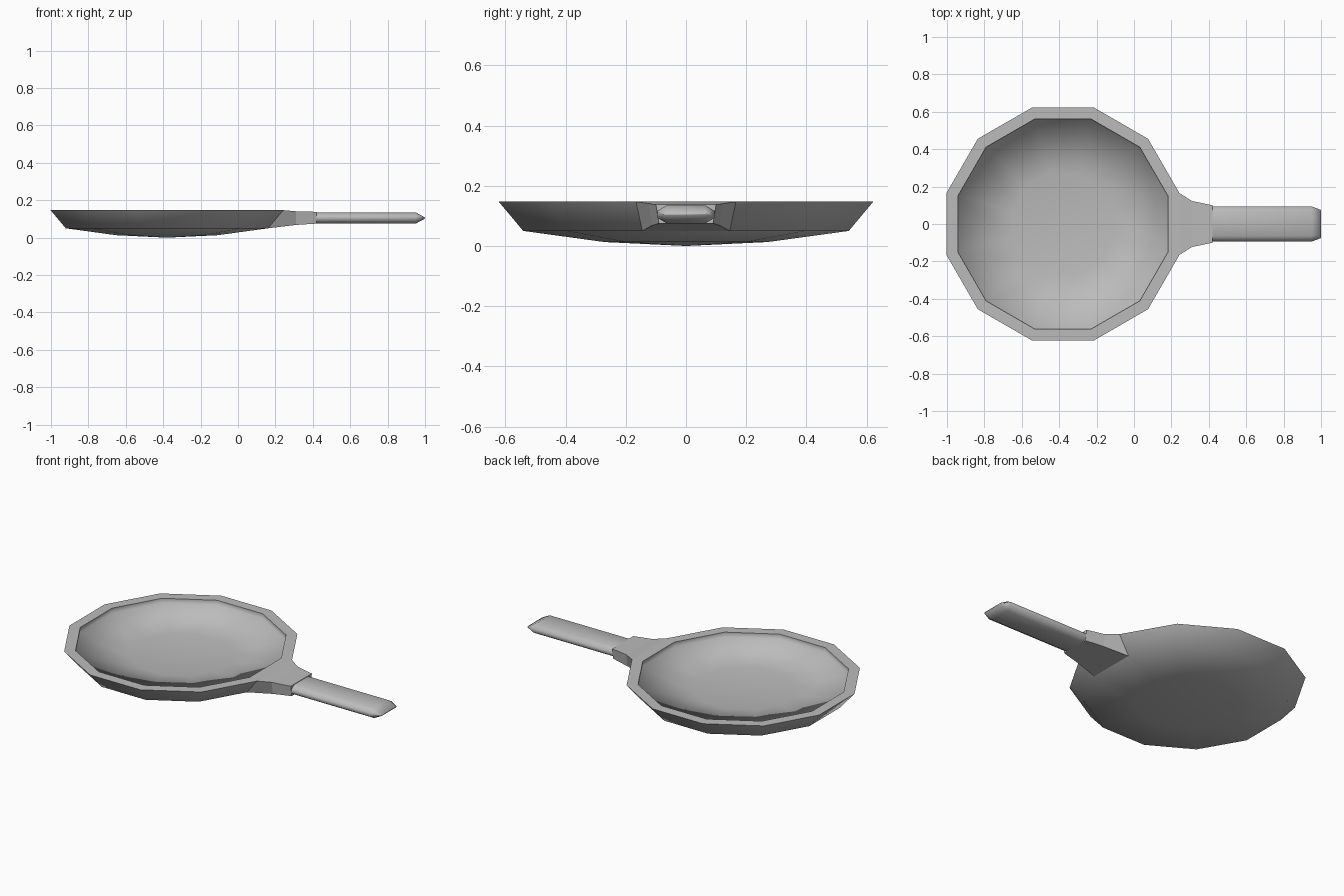
import bpy, bmesh
from math import cos, sin, pi, radians

cube = bpy.data.objects.get("Cube")
if cube:
    bpy.data.objects.remove(cube, do_unlink=True)

metal = bpy.data.materials.new("grey_metal")
metal.use_nodes = True
GREY = (0.5, 0.5, 0.5, 1)
metal.diffuse_color = GREY
metal.node_tree.nodes["Principled BSDF"].inputs["Base Color"].default_value = GREY

CENTRE_X, SIDES = -0.38, 12


def loft(name, rings, cap_start, cap_end, smooth_angle):
    """Skin a list of vertex rings; a one-point ring becomes a fan."""
    bm = bmesh.new()
    loops = [[bm.verts.new(p) for p in ring] for ring in rings]
    for a, b in zip(loops, loops[1:]):
        n = max(len(a), len(b))
        for i in range(n):
            j = (i + 1) % n
            quad = [a[i % len(a)], a[j % len(a)], b[j % len(b)], b[i % len(b)]]
            bm.faces.new(list(dict.fromkeys(quad)))
    if cap_start:
        bm.faces.new(loops[0])
    if cap_end:
        bm.faces.new(loops[-1])
    bmesh.ops.recalc_face_normals(bm, faces=bm.faces)
    mesh = bpy.data.meshes.new(name)
    bm.to_mesh(mesh)
    bm.free()
    mesh.materials.append(metal)
    obj = bpy.data.objects.new(name, mesh)
    bpy.context.collection.objects.link(obj)
    if smooth_angle:
        bpy.ops.object.select_all(action='DESELECT')
        bpy.context.view_layer.objects.active = obj
        obj.select_set(True)
        bpy.ops.object.shade_smooth_by_angle(angle=radians(smooth_angle))
    return obj


def pan_ring(radius, z):
    if radius == 0:
        return [(CENTRE_X, 0, z)]
    angles = [2 * pi * (i + 0.5) / SIDES for i in range(SIDES)]
    return [(CENTRE_X + radius * cos(a), radius * sin(a), z) for a in angles]


# Dished pan: underside, flared wall, flat rim, short inner wall, shallow dish
profile = [(0, 0.0), (0.28, 0.013), (0.56, 0.05), (0.644, 0.147),
           (0.581, 0.147), (0.581, 0.117), (0.28, 0.075), (0, 0.062)]
loft("pan", [pan_ring(r, z) for r, z in profile], False, False, 86)


def neck_ring(x_top, x_low, y_top, y_low, z_top, z_low):
    return [(x_top, -y_top, z_top), (x_top, y_top, z_top),
            (x_low, y_low, z_low), (x_low, -y_low, z_low)]


# Tapered neck growing out of one wall facet
loft("neck", [
    neck_ring(0.242, 0.161, 0.166, 0.145, 0.147, 0.05),
    neck_ring(0.31, 0.31, 0.123, 0.113, 0.141, 0.068),
    neck_ring(0.42, 0.42, 0.1, 0.09, 0.138, 0.075),
], False, True, 0)


def grip_ring(x, half_y, half_z, cut_y, cut_z):
    """Flattened octagon around the grip axis."""
    z0 = 0.105
    y, z = half_y - cut_y, half_z - cut_z
    corners = [(half_y, z), (y, half_z), (-y, half_z), (-half_y, z),
               (-half_y, -z), (-y, -half_z), (y, -half_z), (half_y, -z)]
    return [(x, cy, z0 + cz) for cy, cz in corners]


# Rounded grip with a wedge-shaped tip
loft("grip", [
    grip_ring(0.41, 0.094, 0.03, 0.03, 0.018),
    grip_ring(0.95, 0.094, 0.03, 0.03, 0.018),
    grip_ring(1.0, 0.075, 0.003, 0.01, 0.002),
], False, True, 180)
